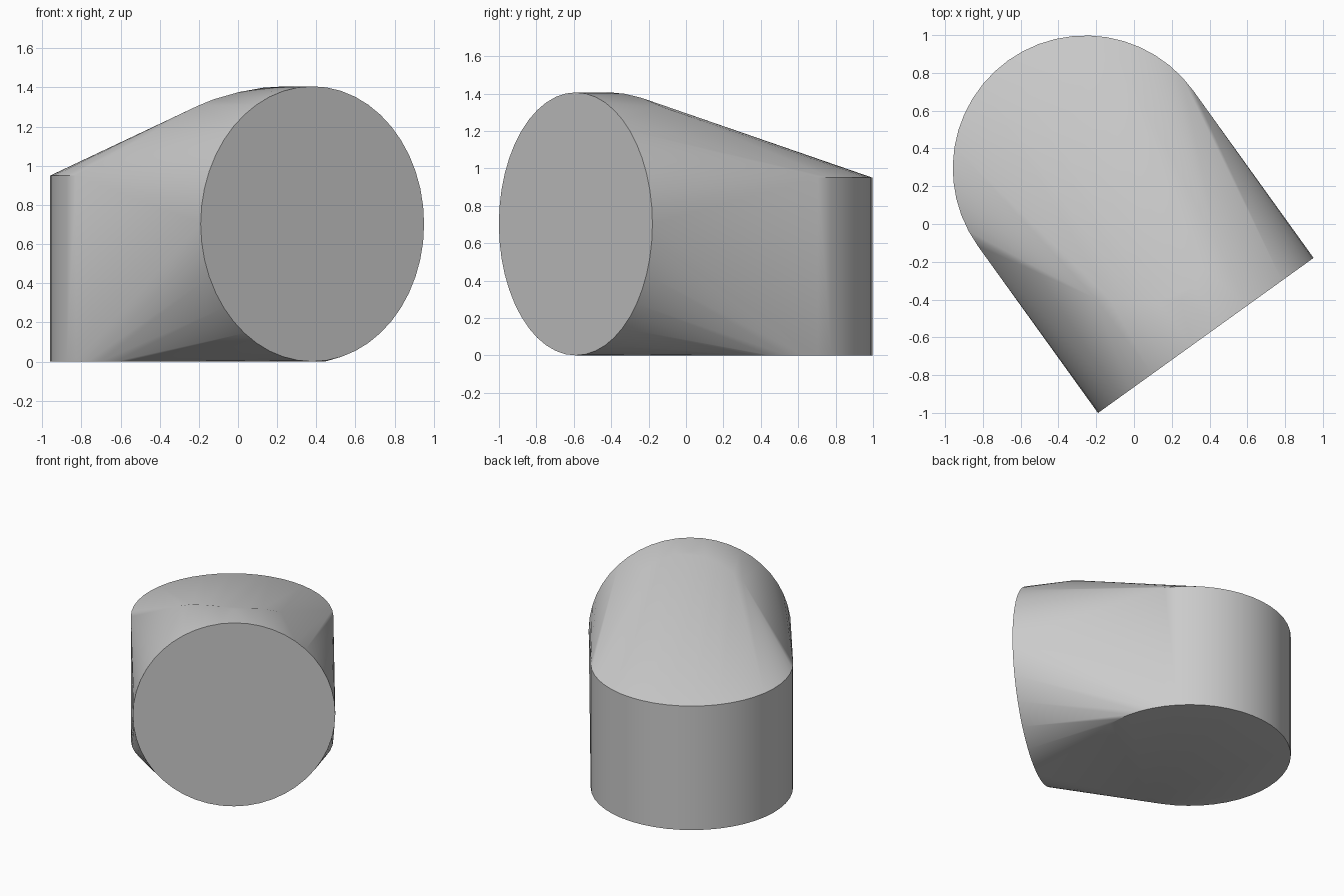
import bpy
import bmesh
from math import sin, cos, pi, sqrt, radians
from mathutils import Vector

if "Cube" in bpy.data.objects:
    bpy.data.objects.remove(bpy.data.objects["Cube"], do_unlink=True)

RADIUS = 0.703
SIDES = 48
WALL_TOP = 0.95
REACH = 1.09                                      # disc to upright axis
disc_centre = Vector((0.38, -0.59, RADIUS))
across = Vector((1.14, 0.82, 0)).normalized()     # along the disc width
inward = Vector((-across.y, across.x, 0))         # from disc to upright
up = Vector((0, 0, 1))


def place(u, d, z):
    return disc_centre + across * u + inward * d + up * (z - RADIUS)


points = []
for i in range(SIDES):
    a = 2 * pi * i / SIDES
    u, v = RADIUS * cos(a), RADIUS * sin(a)
    # Round front opening
    points.append(place(u, 0, RADIUS + v))
    # Upright cylinder, bottom and top rims
    points.append(place(u, REACH + v, 0))
    points.append(place(u, REACH + v, WALL_TOP))

# Ridge where the round barrel ends and the sloping roof starts
ridge = [(-0.36, 0.50), (-0.30, 0.45), (-0.2, 0.36), (-0.1, 0.29),
         (0, 0.23), (0.1, 0.25), (0.2, 0.29), (0.33, 0.35)]
for u, d in ridge:
    points.append(place(u, d, RADIUS + sqrt(RADIUS ** 2 - u ** 2)))

# Blend the shapes into one elbow block
bm = bmesh.new()
for p in points:
    bm.verts.new(p)
hull = bmesh.ops.convex_hull(bm, input=bm.verts)
inside = {g for g in hull["geom_interior"] + hull["geom_unused"]
          if isinstance(g, bmesh.types.BMVert)}
bmesh.ops.delete(bm, geom=list(inside), context="VERTS")
bmesh.ops.dissolve_limit(bm, angle_limit=radians(0.3),
                         verts=bm.verts, edges=bm.edges)
bmesh.ops.recalc_face_normals(bm, faces=bm.faces)
mesh = bpy.data.meshes.new("elbow_block")
bm.to_mesh(mesh)
bm.free()
elbow = bpy.data.objects.new("elbow_block", mesh)
bpy.context.collection.objects.link(elbow)

# Plain grey finish
grey = bpy.data.materials.new("light_grey")
grey.use_nodes = True
colour = (0.6, 0.6, 0.6, 1)
grey.diffuse_color = colour
grey.node_tree.nodes["Principled BSDF"].inputs["Base Color"].default_value = colour
mesh.materials.append(grey)

bpy.ops.object.select_all(action="DESELECT")
elbow.select_set(True)
bpy.context.view_layer.objects.active = elbow
bpy.ops.object.shade_smooth_by_angle(angle=radians(30))
